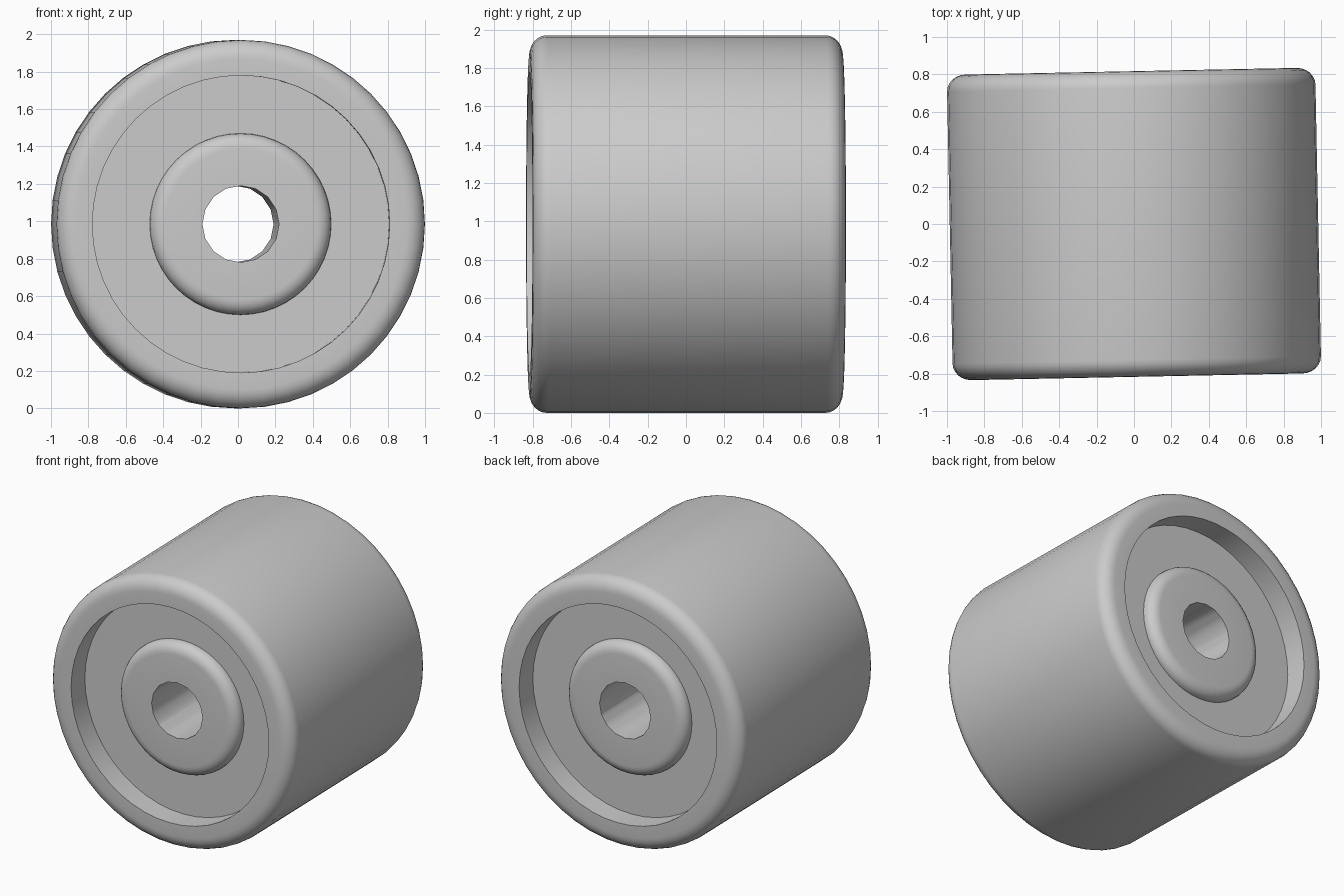
import bpy, bmesh
from math import pi, sin, cos, radians
from mathutils import Matrix

cube = bpy.data.objects.get("Cube")
if cube:
    bpy.data.objects.remove(cube, do_unlink=True)

RADIUS, HALF = 0.985, 0.817
RECESS_R, FLOOR = 0.795, HALF - 0.165
HUB_R, HUB_FACE = 0.485, HALF - 0.085
HOLE_R = 0.205
SEGMENTS = 48

grey = bpy.data.materials.new("grey")
grey.use_nodes = True
colour = (0.6, 0.6, 0.6, 1)
grey.diffuse_color = colour
grey.node_tree.nodes["Principled BSDF"].inputs["Base Color"].default_value = colour


def rounded(radius, height, rx, ry, steps=6):
    """Quarter ellipse from the flat face out to the side wall."""
    return [(radius - rx + rx * sin(pi / 2 * i / steps),
             height - ry + ry * cos(pi / 2 * i / steps)) for i in range(steps + 1)]


def finish(bm, name):
    """Lay the axis along y, with its slight turn, and raise it to the ground."""
    bmesh.ops.recalc_face_normals(bm, faces=bm.faces[:])
    mesh = bpy.data.meshes.new(name)
    bm.to_mesh(mesh)
    bm.free()
    obj = bpy.data.objects.new(name, mesh)
    bpy.context.collection.objects.link(obj)
    mesh.materials.append(grey)
    mesh.transform(Matrix.Translation((0, 0, RADIUS)) @ Matrix.Rotation(radians(1.15), 4, "Z")
                   @ Matrix.Rotation(pi / 2, 4, "X"))
    return obj


# Roller: half profile from the hub centre to the rim, mirrored and spun
half = [(0, HUB_FACE)] + rounded(HUB_R, HUB_FACE, 0.08, 0.07)
half += [(HUB_R, FLOOR), (RECESS_R, FLOOR), (RECESS_R, HALF)]
half += rounded(RADIUS, HALF, 0.1, 0.09)
profile = half + [(r, -h) for r, h in reversed(half)]
bm = bmesh.new()
verts = [bm.verts.new((r, 0, h)) for r, h in profile]
edges = [bm.edges.new(pair) for pair in zip(verts, verts[1:])]
bmesh.ops.spin(bm, geom=verts + edges, cent=(0, 0, 0), axis=(0, 0, 1),
               angle=2 * pi, steps=SEGMENTS)
bmesh.ops.remove_doubles(bm, verts=bm.verts[:], dist=0.0005)
roller = finish(bm, "roller")

# Axle bore cut right through the hub
bm = bmesh.new()
bmesh.ops.create_cone(bm, cap_ends=True, segments=16, radius1=HOLE_R, radius2=HOLE_R, depth=2.2)
cutter = finish(bm, "bore_cutter")
cutter.hide_render = True
cut = roller.modifiers.new("axle_bore", "BOOLEAN")
cut.operation = "DIFFERENCE"
cut.solver = "EXACT"
cut.object = cutter
bpy.context.view_layer.objects.active = roller
roller.select_set(True)
bpy.ops.object.modifier_apply(modifier=cut.name)
bpy.data.objects.remove(cutter, do_unlink=True)

bpy.ops.object.shade_smooth_by_angle(angle=radians(35))
